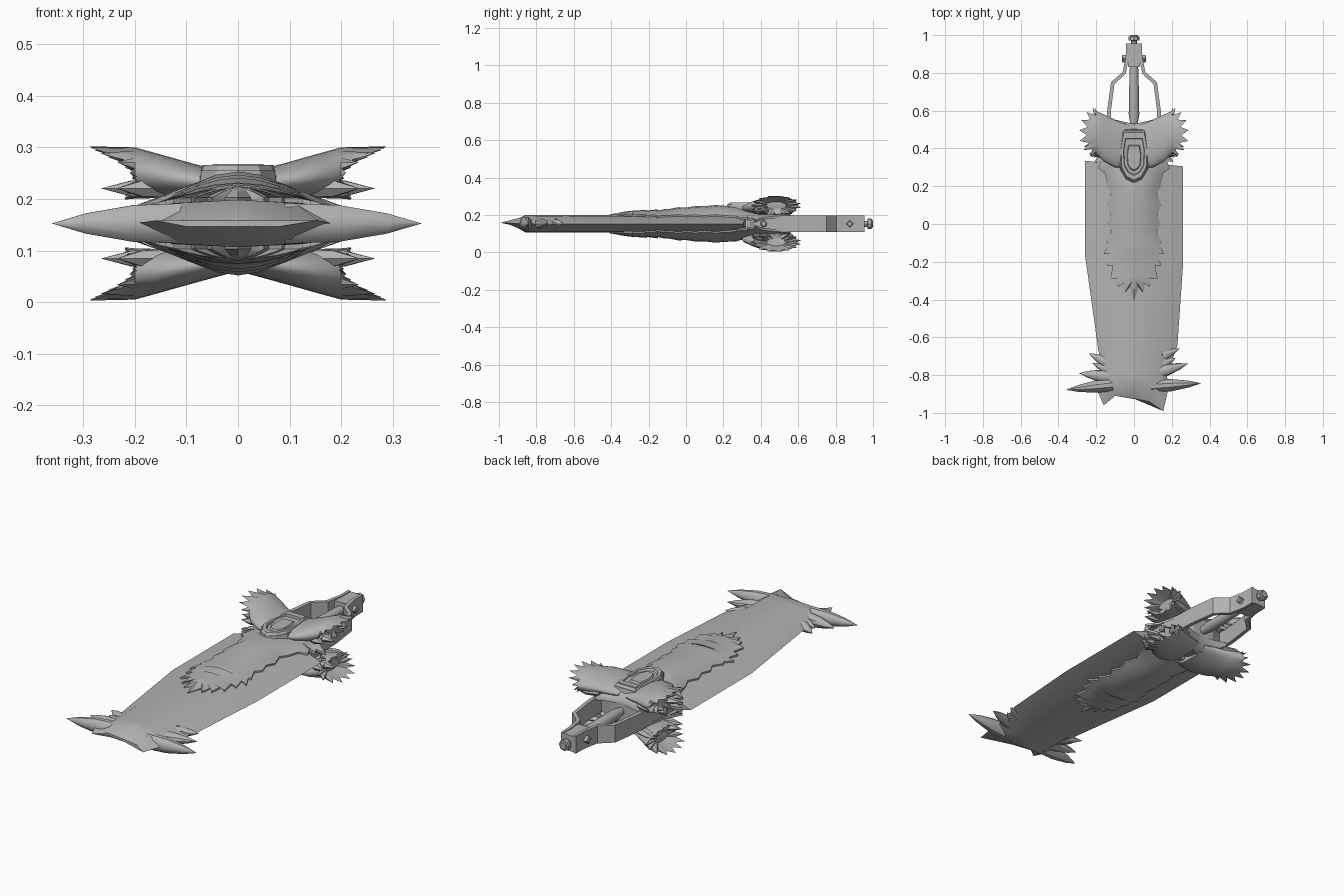
import bpy, bmesh, math
from mathutils import Vector

MID = 0.1525  # height of the symmetry plane
mat = bpy.data.materials.new("grey")
mat.diffuse_color = (0.45, 0.45, 0.45, 1)


def make(name, verts, faces, angle=35):
    me = bpy.data.meshes.new(name)
    me.from_pydata([tuple(v) for v in verts], [], faces)
    bm = bmesh.new()
    bm.from_mesh(me)
    bmesh.ops.remove_doubles(bm, verts=bm.verts, dist=1e-5)
    bmesh.ops.recalc_face_normals(bm, faces=bm.faces)
    bm.to_mesh(me)
    bm.free()
    me.materials.append(mat)
    ob = bpy.data.objects.new(name, me)
    bpy.context.collection.objects.link(ob)
    bpy.ops.object.select_all(action='DESELECT')
    ob.select_set(True)
    bpy.context.view_layer.objects.active = ob
    bpy.ops.object.shade_smooth_by_angle(angle=math.radians(angle))
    return ob


def loft(name, rings, cap_start=True, cap_end=True, angle=35):
    n = len(rings[0])
    verts = [v for r in rings for v in r]
    faces = [(i * n + j, i * n + (j + 1) % n, (i + 1) * n + (j + 1) % n, (i + 1) * n + j)
             for i in range(len(rings) - 1) for j in range(n)]
    if cap_start:
        faces.append(tuple(range(n)))
    if cap_end:
        faces.append(tuple(range(len(verts) - n, len(verts))))
    return make(name, verts, faces, angle)


def lathe(name, base, axis, profile, sides, squash=1.0, turn=0.0):
    """Revolve (distance, radius) pairs about an axis lying in the xy plane."""
    a = Vector(axis).normalized()
    side, up = Vector((-a.y, a.x, 0)), Vector((0, 0, 1))
    rings = []
    for d, r in profile:
        rings.append([Vector(base) + a * d + side * (r * math.cos(t)) + up * (r * squash * math.sin(t))
                      for t in (turn + 2 * math.pi * k / sides for k in range(sides))])
    return loft(name, rings)


def prism(name, outline, z0, z1, shrink=1.0, centre=(0, 0)):
    top = [(centre[0] + (x - centre[0]) * shrink, centre[1] + (y - centre[1]) * shrink, z1) for x, y in outline]
    return loft(name, [[(x, y, z0) for x, y in outline], top], angle=20)


def lerp(table, v):
    for (a, p), (b, q) in zip(table, table[1:]):
        if v <= b:
            return p + (q - p) * max(0, (v - a) / (b - a))
    return table[-1][1]


# Blade: hexagonal section, rows of (left x, left y, right x, right y, ridge half width)
rows = [(-0.26, 0.335, 0.26, 0.305, 0.13), (-0.26, -0.16, 0.26, -0.21, 0.13),
        (-0.19, -0.66, 0.23, -0.64, 0.12), (-0.165, -0.80, 0.175, -0.80, 0.12),
        (-0.20, -0.87, 0.18, -0.88, 0.11)]
rings = []
for lx, ly, rx, ry, w in rows:
    y = max((ly + ry) / 2, -0.86)
    rings.append([(lx, ly, MID), (-w, y, MID + 0.04), (0, y, MID + 0.046), (w, y, MID + 0.04),
                  (rx, ry, MID), (w, y, MID - 0.04), (0, y, MID - 0.046), (-w, y, MID - 0.04)])
cut = [(-0.16, -0.96), (-0.10, -0.91), (0, -0.925), (0.08, -0.94), (0.155, -0.99)]
rings.append([(x, y, MID + s * 0.006) for s, pts in ((1, cut), (-1, cut[3:0:-1])) for x, y in pts])
loft("blade", rings, angle=30)

# Spikes along the blade's end: base, tip, base radius, vertical squash
spikes = [((-0.10, -0.85), (-0.36, -0.878), 0.036, 1.15), ((-0.12, -0.81), (-0.29, -0.79), 0.034, 0.9),
          ((-0.11, -0.75), (-0.24, -0.685), 0.03, 0.9), ((-0.12, -0.78), (-0.22, -0.735), 0.025, 0.8),
          ((0.09, -0.86), (0.355, -0.843), 0.036, 1.15), ((0.11, -0.79), (0.285, -0.74), 0.034, 0.9),
          ((0.12, -0.71), (0.24, -0.66), 0.03, 0.9), ((0.13, -0.75), (0.22, -0.71), 0.025, 0.8),
          ((0.14, -0.70), (0.12, -0.62), 0.025, 1.2)]
for (bx, by), (tx, ty), r, q in spikes:
    d = Vector((tx - bx, ty - by, 0))
    lathe("blade_spike", (bx, by, MID), d,
          [(0, r), (d.length * 0.4, r * 0.9), (d.length * 0.75, r * 0.5), (d.length, 0.0004)], 10, q)

# Pelt: jagged outline lofted up to a raised spine, one on each face of the blade
half = [(0.0, 0.53), (0.07, 0.545), (0.13, 0.56), (0.16, 0.46), (0.18, 0.41), (0.24, 0.37), (0.19, 0.36),
        (0.21, 0.33), (0.175, 0.33), (0.19, 0.295), (0.155, 0.27), (0.14, 0.20), (0.122, 0.16), (0.142, 0.10),
        (0.125, 0.05), (0.14, 0.0), (0.12, -0.04), (0.145, -0.10), (0.135, -0.11), (0.16, -0.16), (0.128, -0.15),
        (0.142, -0.22), (0.11, -0.21), (0.125, -0.29), (0.09, -0.26), (0.085, -0.335), (0.06, -0.29),
        (0.05, -0.365), (0.025, -0.335), (0.0, -0.41)]
outline = half + [(-x, y) for x, y in half[-2:0:-1]]
spine = [(-0.41, 0.012), (-0.2, 0.026), (0.1, 0.05), (0.3, 0.054), (0.53, 0.05)]
for s, name in ((1, "upper_pelt"), (-1, "lower_pelt")):
    rings = []
    for t in (1.0, 1.001, 0.82, 0.6, 0.35, 0.0):
        ring = []
        for x, y in outline:
            sy = min(max(y, -0.28), 0.46)
            py = sy + (y - sy) * t
            edge = 0.05 - 0.26 * max(0, abs(x) - 0.12)
            h = edge + lerp(spine, py) * (1 - min(t, 1) ** 2) + (-0.012 if t == 1.0 else 0)
            ring.append((x * t, py, MID + s * h))
        rings.append(ring)
    loft(name, rings, False, False, 40)

# Flared fur tufts at the shoulders: widening sleeves that end in a zigzag fringe
N = 30
stations = [(0.02, 0.41, 0.11, 0.072, 0.026), (0.10, 0.425, 0.125, 0.084, 0.036),
            (0.16, 0.455, 0.125, 0.093, 0.044), (0.20, 0.485, 0.112, 0.098, 0.05)]
for sx in (-1, 1):
    for sz in (-1, 1):
        rings = []
        for x, y, ry, h, rz in stations:
            rings.append([(sx * x, y + ry * math.cos(2 * math.pi * k / N),
                           MID + sz * (h + rz * math.sin(2 * math.pi * k / N))) for k in range(N)])
        fringe = []
        for k in range(N):
            c, si = math.cos(2 * math.pi * k / N), math.sin(2 * math.pi * k / N)
            if k % 2:   # hair tips
                x, ry, rz = 0.255 + 0.035 * si - 0.045 * abs(c) ** 3, 0.137, 0.052
            else:       # notches
                x, ry, rz = 0.225 + 0.025 * si - 0.03 * c * c, 0.105, 0.043
            fringe.append((sx * x, 0.482 + ry * c, MID + sz * (0.098 + rz * si)))
        rings.append(fringe)
        rings.append([(sx * 0.20, 0.482 + 0.05 * math.cos(2 * math.pi * k / N),
                       MID + sz * (0.098 + 0.02 * math.sin(2 * math.pi * k / N))) for k in range(N)])
        loft("shoulder_tuft", rings, True, True, 40)
        # loose locks under the sleeve
        for y, ty, tx in ((0.40, 0.36, 0.235), (0.43, 0.41, 0.265), (0.53, 0.57, 0.22)):
            d = Vector((sx * (tx - 0.12), ty - y, 0))
            lathe("fur_lock", (sx * 0.12, y, MID + sz * 0.068), d,
                  [(0, 0.03), (d.length * 0.6, 0.025), (d.length, 0.0004)], 6, 0.7)

# Buckle on the upper pelt: plate, raised rim, tongue and top bar
shield = [(-0.063, 0.505), (0.063, 0.505), (0.08, 0.40), (0.075, 0.29), (0.045, 0.235), (0, 0.212),
          (-0.045, 0.235), (-0.075, 0.29), (-0.08, 0.40)]
prism("buckle_plate", shield, 0.225, 0.255, 0.95, (0, 0.36))


def scaled(k, z):
    return [(x * k, 0.36 + (y - 0.36) * k, z) for x, y in shield]


rim = [scaled(0.95, 0.25), scaled(0.86, 0.266), scaled(0.70, 0.266), scaled(0.64, 0.25)]
loft("buckle_rim", rim, False, False, 20)
prism("buckle_tongue", [(x * 0.5, 0.35 + (y - 0.36) * 0.5) for x, y in shield], 0.25, 0.262, 0.85, (0, 0.35))
prism("buckle_bar", [(-0.055, 0.45), (0.055, 0.45), (0.055, 0.48), (-0.055, 0.48)], 0.25, 0.268, 0.9, (0, 0.465))

# Guard block between the pelts, with side bolts
prism("guard_block", [(-0.15, 0.28), (0.15, 0.28), (0.14, 0.50), (0.06, 0.53), (-0.06, 0.53), (-0.14, 0.50)],
      0.112, 0.193)
for sx in (-1, 1):
    lathe("guard_bolt", (sx * 0.13, 0.415, MID), (sx, 0, 0), [(0, 0.018), (0.045, 0.018), (0.05, 0.012)], 8)
    lathe("guard_rivet", (sx * 0.13, 0.355, MID), (sx, 0, 0), [(0, 0.014), (0.035, 0.014)], 4, 1, math.pi / 4)
    # Bent strap running from guard to pommel
    path = [(0.150, 0.36), (0.142, 0.60), (0.122, 0.75), (0.060, 0.805), (0.044, 0.885), (0.042, 0.955)]
    inner = [(0.130, 0.36), (0.122, 0.60), (0.104, 0.74), (0.044, 0.795), (0.028, 0.88), (0.028, 0.955)]
    prism("handle_strap", [(sx * x, y) for x, y in path + inner[::-1]], 0.108, 0.197)
    lathe("strap_bolt", (sx * 0.03, 0.875, MID), (sx, 0, 0), [(0, 0.02), (0.03, 0.02), (0.034, 0.014)], 4)

# Grip rod, end block and pommel
lathe("grip", (0, 0.50, MID), (0, 1, 0),
      [(0, 0.02), (0.03, 0.02), (0.08, 0.028), (0.2, 0.026), (0.34, 0.022)], 12)
prism("end_block", [(-0.032, 0.83), (0.032, 0.83), (0.032, 0.955), (-0.032, 0.955)], 0.112, 0.193)
lathe("pommel", (0, 0.95, MID), (0, 1, 0),
      [(0, 0.016), (0.02, 0.016), (0.022, 0.028), (0.042, 0.028), (0.044, 0.02), (0.05, 0.018)], 8)
